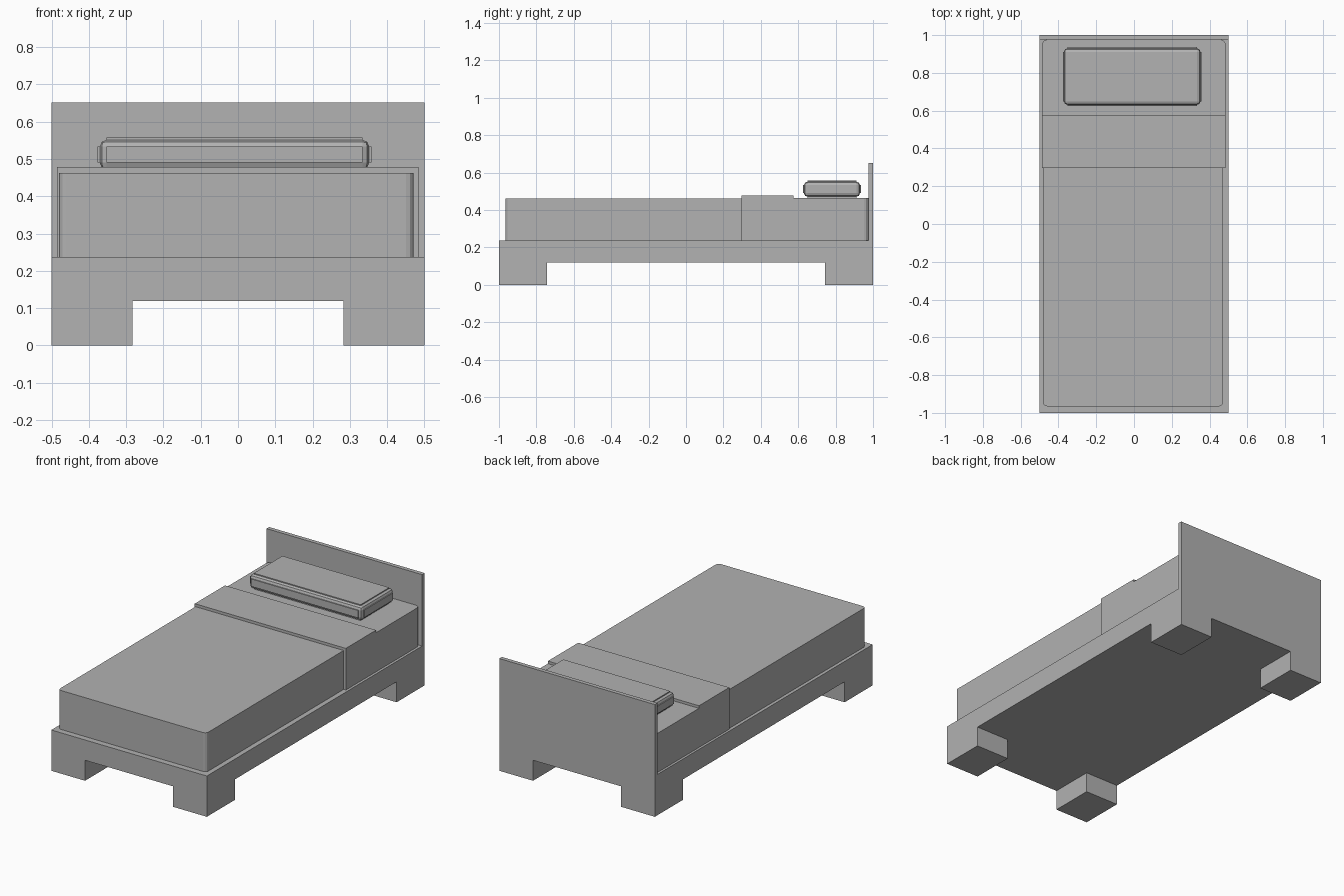
import bpy, bmesh
from mathutils import Vector

cube = bpy.data.objects.get("Cube")
if cube:
    bpy.data.objects.remove(cube, do_unlink=True)

grey = bpy.data.materials.new("plain_grey")
grey.use_nodes = True
colour = (0.445, 0.445, 0.445, 1)
grey.diffuse_color = colour
grey.node_tree.nodes["Principled BSDF"].inputs["Base Color"].default_value = colour


def finish(name, bm):
    bmesh.ops.recalc_face_normals(bm, faces=bm.faces)
    mesh = bpy.data.meshes.new(name)
    bm.to_mesh(mesh)
    bm.free()
    mesh.materials.append(grey)
    obj = bpy.data.objects.new(name, mesh)
    bpy.context.collection.objects.link(obj)
    return obj


def side_profile(points, x0, x1):
    """Extrude a (y, z) outline from x0 to x1."""
    bm = bmesh.new()
    face = bm.faces.new([bm.verts.new((x0, y, z)) for y, z in points])
    out = bmesh.ops.extrude_face_region(bm, geom=[face])["geom"]
    verts = [v for v in out if isinstance(v, bmesh.types.BMVert)]
    bmesh.ops.translate(bm, verts=verts, vec=(x1 - x0, 0, 0))
    return bm


def box(x0, x1, y0, y1, z0, z1):
    return side_profile([(y0, z0), (y1, z0), (y1, z1), (y0, z1)], x0, x1)


def round_uprights(bm, y, radius):
    """Round the vertical corner edges lying at the given y."""
    edges = [e for e in bm.edges
             if abs(e.verts[0].co.z - e.verts[1].co.z) > 0.1
             and all(abs(v.co.y - y) < 0.001 for v in e.verts)]
    bmesh.ops.bevel(bm, geom=edges, offset=radius, segments=3,
                    profile=0.5, affect='EDGES')


DECK, MATTRESS_TOP, FOLD_TOP = 0.237, 0.464, 0.479
BOARD = 0.976

# Frame and headboard in one piece, with notches that leave four legs
frame = finish("bed_frame", side_profile(
    [(-1, 0), (1, 0), (1, 0.652), (BOARD, 0.652), (BOARD, DECK), (-1, DECK)],
    -0.5, 0.5))
cutters = [
    finish("lengthwise_cutter", box(-0.283, 0.283, -1.2, 1.2, -0.1, 0.119)),
    finish("crosswise_cutter", box(-0.7, 0.7, -0.742, 0.742, -0.1, 0.119)),
]
for cutter in cutters:
    mod = frame.modifiers.new("notch", 'BOOLEAN')
    mod.operation = 'DIFFERENCE'
    mod.solver = 'EXACT'
    mod.object = cutter
    cutter.hide_render = True
bpy.context.view_layer.update()
graph = bpy.context.evaluated_depsgraph_get()
cut_mesh = bpy.data.meshes.new_from_object(frame.evaluated_get(graph))
frame.modifiers.clear()
frame.data = cut_mesh
for cutter in cutters:
    bpy.data.objects.remove(cutter, do_unlink=True)

# Mattress with rounded foot corners
bm = box(-0.481, 0.471, -0.965, 0.31, DECK, MATTRESS_TOP - 0.001)
round_uprights(bm, -0.965, 0.02)
finish("mattress", bm)

# Sheet around the head end, with a raised folded band
bm = side_profile(
    [(0.297, DECK), (BOARD, DECK), (BOARD, MATTRESS_TOP),
     (0.575, MATTRESS_TOP), (0.575, FOLD_TOP), (0.297, FOLD_TOP)],
    -0.486, 0.485)
round_uprights(bm, BOARD, 0.025)
finish("folded_sheet", bm)

# Pillow: rounded block with each broad face pushed out a little
bm = box(-0.371, 0.352, 0.631, 0.930, 0.4715, 0.5515)
bmesh.ops.bevel(bm, geom=bm.edges[:], offset=0.0185, segments=2,
                profile=0.5, affect='EDGES')
bmesh.ops.recalc_face_normals(bm, faces=bm.faces)
broad = sorted(bm.faces, key=lambda f: f.calc_area())[-6:]
for face in broad:
    push = Vector(face.normal) * 0.006
    new = bmesh.ops.extrude_discrete_faces(bm, faces=[face])["faces"][0]
    bmesh.ops.translate(bm, verts=new.verts[:], vec=push)
finish("pillow", bm)
